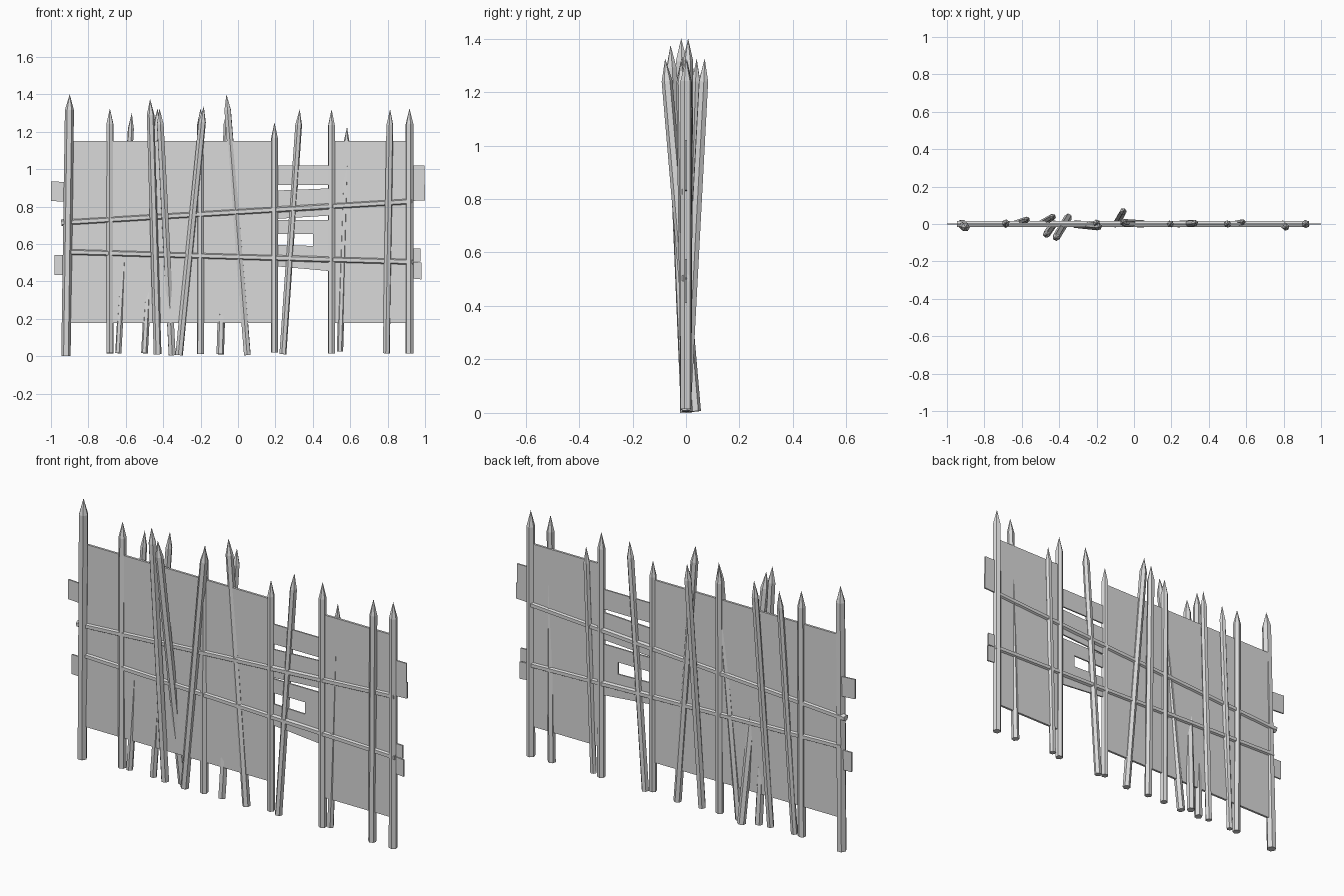
import bpy
import math
from mathutils import Vector

cube = bpy.data.objects.get("Cube")
if cube:
    bpy.data.objects.remove(cube, do_unlink=True)

wood = bpy.data.materials.new("pale_grey")
wood.use_nodes = True
GREY = (0.7, 0.7, 0.7, 1)
wood.diffuse_color = GREY
wood.node_tree.nodes["Principled BSDF"].inputs["Base Color"].default_value = GREY


def add_mesh(name, verts, faces):
    mesh = bpy.data.meshes.new(name)
    mesh.from_pydata(verts, [], faces)
    mesh.materials.append(wood)
    obj = bpy.data.objects.new(name, mesh)
    bpy.context.collection.objects.link(obj)
    return obj


def pole(name, start, end, radius, sides=6, point=0.0, taper=1.0, turn=0.0):
    """Faceted pole between two points, with an optional sharpened end."""
    start, end = Vector(start), Vector(end)
    axis = (end - start).normalized()
    u = axis.cross(Vector((0, 1, 0))).normalized()
    v = axis.cross(u)
    shoulder = end - axis * point
    verts = []
    for centre, r in ((start, radius), (shoulder, radius * taper)):
        for i in range(sides):
            a = math.tau * i / sides + turn
            verts.append(centre + (u * math.cos(a) + v * math.sin(a)) * r)
    ring = range(sides)
    faces = [(i, (i + 1) % sides, (i + 1) % sides + sides, i + sides) for i in ring]
    faces.append(tuple(reversed(ring)))
    if point:
        verts.append(end)
        faces += [(i + sides, (i + 1) % sides + sides, 2 * sides) for i in ring]
    else:
        faces.append(tuple(i + sides for i in ring))
    return add_mesh(name, verts, faces)


def board(name, x0, x1, z0, z1, height, thick):
    """Thin upright board whose centre line runs from (x0, z0) to (x1, z1)."""
    h, t = height / 2, thick / 2
    outline = [(x0, z0 - h), (x1, z1 - h), (x1, z1 + h), (x0, z0 + h)]
    verts = [(x, y, z) for y in (-t, t) for x, z in outline]
    faces = [(0, 1, 2, 3), (7, 6, 5, 4)]
    faces += [(i, i + 4, (i + 1) % 4 + 4, (i + 1) % 4) for i in range(4)]
    return add_mesh(name, verts, faces)


# Large panels
board("left_panel", -0.9, 0.205, 0.668, 0.668, 0.975, 0.012)
board("right_panel", 0.485, 0.91, 0.668, 0.668, 0.975, 0.012)

# Slats across the gap and past the ends
slats = [
    (0.15, 0.997, 0.972, 0.972, 0.105),
    (0.15, 1.0, 0.845, 0.88, 0.085),
    (0.15, 0.55, 0.765, 0.79, 0.06),
    (0.15, 0.55, 0.695, 0.695, 0.075),
    (0.40, 0.55, 0.625, 0.625, 0.08),
    (0.15, 0.975, 0.565, 0.545, 0.07),
    (0.15, 0.98, 0.535, 0.46, 0.09),
    (-1.0, -0.8, 0.887, 0.875, 0.105),
    (-0.98, -0.8, 0.492, 0.49, 0.105),
]
for n, s in enumerate(slats):
    board(f"slat_{n + 1}", *s, 0.008)

# Long rails
pole("upper_rail", (-0.945, 0, 0.718), (0.93, 0, 0.832), 0.018)
pole("lower_rail", (-0.925, 0, 0.562), (0.935, 0, 0.508), 0.018)

# Stakes: bottom point, top point, radius
stakes = [
    ((-0.92, 0, 0.005), (-0.9, -0.018, 1.405), 0.025),
    ((-0.685, 0, 0.02), (-0.685, 0.005, 1.33), 0.021),
    ((-0.64, 0, 0.02), (-0.568, 0.025, 1.305), 0.017),
    ((-0.43, 0, 0.015), (-0.47, -0.058, 1.38), 0.021),
    ((-0.352, 0.035, 0.01), (-0.42, -0.078, 1.33), 0.021),
    ((-0.5, 0, 0.02), (-0.43, 0.04, 1.33), 0.018),
    ((-0.315, 0, 0.01), (-0.183, -0.015, 1.34), 0.021),
    ((-0.2, 0, 0.015), (-0.2, 0.005, 1.33), 0.02),
    ((-0.095, 0, 0.015), (-0.055, 0.07, 1.33), 0.02),
    ((0.05, 0, 0.01), (-0.062, 0.008, 1.405), 0.02),
    ((0.195, 0, 0.025), (0.195, 0, 1.255), 0.019),
    ((0.24, 0, 0.015), (0.33, 0.005, 1.325), 0.019),
    ((0.5, 0, 0.02), (0.5, 0, 1.325), 0.02),
    ((0.545, 0.002, 0.03), (0.583, 0.01, 1.23), 0.017),
    ((0.793, 0, 0.02), (0.813, -0.018, 1.325), 0.02),
    ((0.917, 0, 0.02), (0.917, 0, 1.33), 0.022),
]
for n, (bottom, top, radius) in enumerate(stakes):
    pole(f"stake_{n + 1}", bottom, top, radius, point=0.085, taper=0.97, turn=0.4 * n)

# The stake that stands on the ground
lowest = min((o.matrix_world @ v.co).z for o in bpy.data.objects
             if o.name.startswith("stake") for v in o.data.vertices)
for o in bpy.data.objects:
    if o.name.startswith(("stake", "slat", "upper_rail", "lower_rail", "left_panel", "right_panel")):
        o.location.z -= lowest
